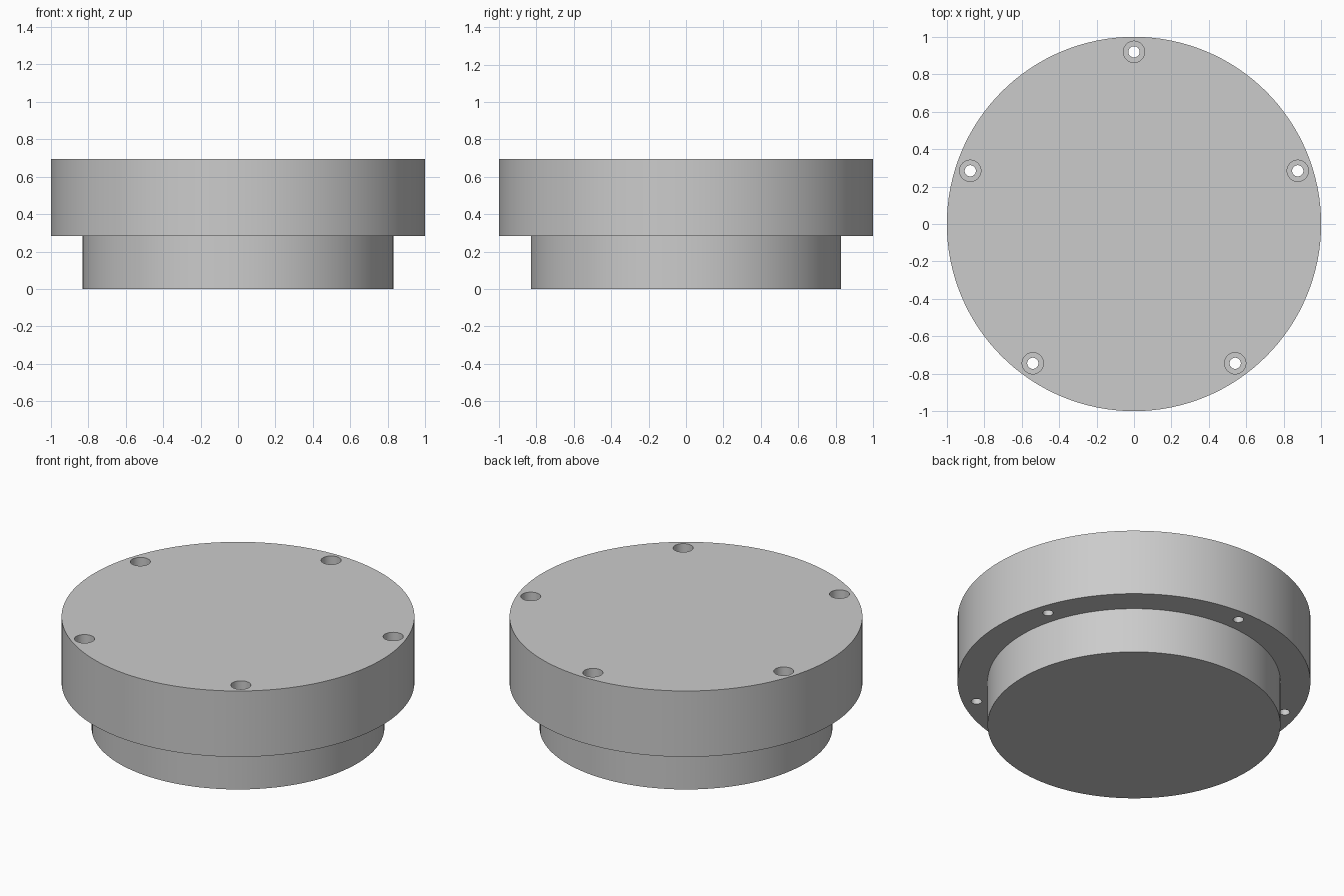
import bpy
import math

cube = bpy.data.objects.get("Cube")
if cube:
    bpy.data.objects.remove(cube, do_unlink=True)

SIDES = 128
HEIGHT = 0.695
STEP = 0.283

grey = bpy.data.materials.new("plain_grey")
grey.use_nodes = True
colour = (0.6, 0.6, 0.6, 1)
grey.diffuse_color = colour
grey.node_tree.nodes["Principled BSDF"].inputs["Base Color"].default_value = colour


def lathe(name, profile, sides, centre=(0, 0)):
    """Turn a closed (radius, z) profile, starting and ending on the axis."""
    verts, rings, faces = [], [], []
    for r, z in profile:
        rings.append(range(len(verts), len(verts) + sides))
        for i in range(sides):
            a = math.tau * i / sides
            verts.append((r * math.cos(a), r * math.sin(a), z))
    for low, high in zip(rings, rings[1:]):
        for i in range(sides):
            j = (i + 1) % sides
            faces.append((low[i], low[j], high[j], high[i]))
    faces += [tuple(reversed(rings[0])), tuple(rings[-1])]
    mesh = bpy.data.meshes.new(name)
    mesh.from_pydata(verts, [], faces)
    mesh.materials.append(grey)
    obj = bpy.data.objects.new(name, mesh)
    obj.location = (*centre, 0)
    bpy.context.collection.objects.link(obj)
    return obj


# Stepped round body: narrow plug below, wide flange above
body = lathe("flanged_plug", [(0.83, 0), (0.83, STEP), (1, STEP), (1, HEIGHT)], SIDES)

# Five counterbored screw holes around the flange
BOLT_CIRCLE, HOLE, BORE, SEAT = 0.92, 0.03, 0.057, 0.49
for k in range(5):
    a = math.pi / 2 + k * math.tau / 5
    cutter = lathe(f"screw_hole_cutter_{k + 1}",
                   [(HOLE, STEP - 0.1), (HOLE, SEAT), (BORE, SEAT), (BORE, HEIGHT + 0.1)],
                   32, (BOLT_CIRCLE * math.cos(a), BOLT_CIRCLE * math.sin(a)))
    cutter.hide_render = True
    cutter.hide_set(True)
    cut = body.modifiers.new(f"screw_hole_{k + 1}", "BOOLEAN")
    cut.operation = "DIFFERENCE"
    cut.solver = "EXACT"
    cut.object = cutter

# Apply the cuts, drop the cutters and smooth the round walls
bpy.context.view_layer.objects.active = body
body.select_set(True)
for mod in list(body.modifiers):
    cutter = mod.object
    bpy.ops.object.modifier_apply(modifier=mod.name)
    bpy.data.objects.remove(cutter, do_unlink=True)
bpy.ops.object.shade_smooth_by_angle(angle=math.radians(30))
